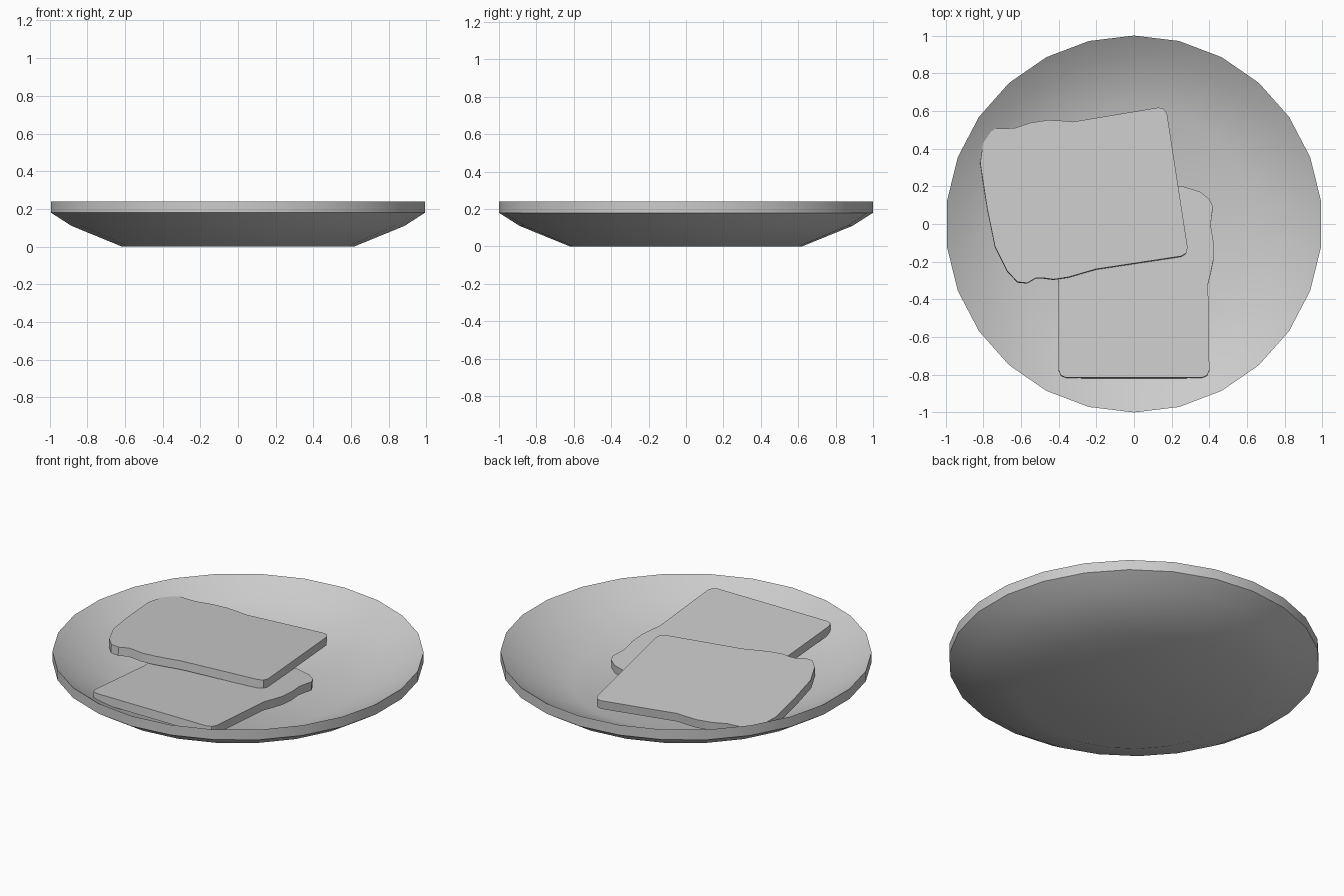
import bpy, bmesh
from math import sin, cos, pi, radians
from mathutils import Matrix, Vector

if "Cube" in bpy.data.objects:
    bpy.data.objects.remove(bpy.data.objects["Cube"])


def finish(name, bm):
    bmesh.ops.recalc_face_normals(bm, faces=bm.faces)
    mesh = bpy.data.meshes.new(name)
    bm.to_mesh(mesh)
    bm.free()
    obj = bpy.data.objects.new(name, mesh)
    bpy.context.collection.objects.link(obj)
    bpy.ops.object.select_all(action='DESELECT')
    obj.select_set(True)
    bpy.context.view_layer.objects.active = obj
    bpy.ops.object.shade_smooth_by_angle(angle=radians(30))
    return obj


# Plate: 26-sided lathe, outer profile then the inside
SIDES = 26
profile = [(0.62, 0), (0.89, 0.11), (1.0, 0.18), (1.0, 0.24), (0.89, 0.17), (0.62, 0.06)]
bm = bmesh.new()
rings = [[bm.verts.new((r * sin(2 * pi * i / SIDES), r * cos(2 * pi * i / SIDES), z))
          for i in range(SIDES)] for r, z in profile]
for a, b in zip(rings, rings[1:]):
    for i in range(SIDES):
        j = (i + 1) % SIDES
        bm.faces.new((a[i], a[j], b[j], b[i]))
bm.faces.new(rings[0])
bm.faces.new(rings[-1])
finish("plate", bm)

# Bread outline: flat lower end at y = 0, wavy crust toward y = 1
outline = [
    (-0.36, 0), (0.36, 0), (0.388, 0.012), (0.4, 0.04), (0.393, 0.5), (0.408, 0.56),
    (0.422, 0.63), (0.422, 0.72), (0.407, 0.81), (0.413, 0.87), (0.42, 0.91), (0.4, 0.95),
    (0.35, 0.99), (0.25, 1.02), (0.0, 1.02), (-0.2, 1.01), (-0.34, 0.965), (-0.405, 0.92),
    (-0.418, 0.87), (-0.398, 0.82), (-0.405, 0.78), (-0.42, 0.73), (-0.42, 0.65),
    (-0.4, 0.5), (-0.4, 0.04), (-0.388, 0.012)]
THICK = 0.05


def bread(name, origin, turn, slope):
    """Slice with its top on a plane of the given x and y slope."""
    bm = bmesh.new()
    face = bm.faces.new([bm.verts.new((x, y, 0)) for x, y in outline])
    ext = bmesh.ops.extrude_face_region(bm, geom=[face], use_keep_orig=True)
    verts = [g for g in ext["geom"] if isinstance(g, bmesh.types.BMVert)]
    bmesh.ops.translate(bm, verts=verts, vec=(0, 0, -THICK))
    normal = Vector((-slope[0], -slope[1], 1))
    tilt = Vector((0, 0, 1)).rotation_difference(normal).to_matrix().to_4x4()
    bm.transform(Matrix.Translation(origin) @ tilt @ Matrix.Rotation(radians(turn), 4, 'Z'))
    return finish(name, bm)


bread("lower_bread_slice", (0, -0.815, 0.208), 0, (0, -0.077))
bread("upper_bread_slice", (0.23, 0.23, 0.178), 98.7, (-0.022, -0.074))
